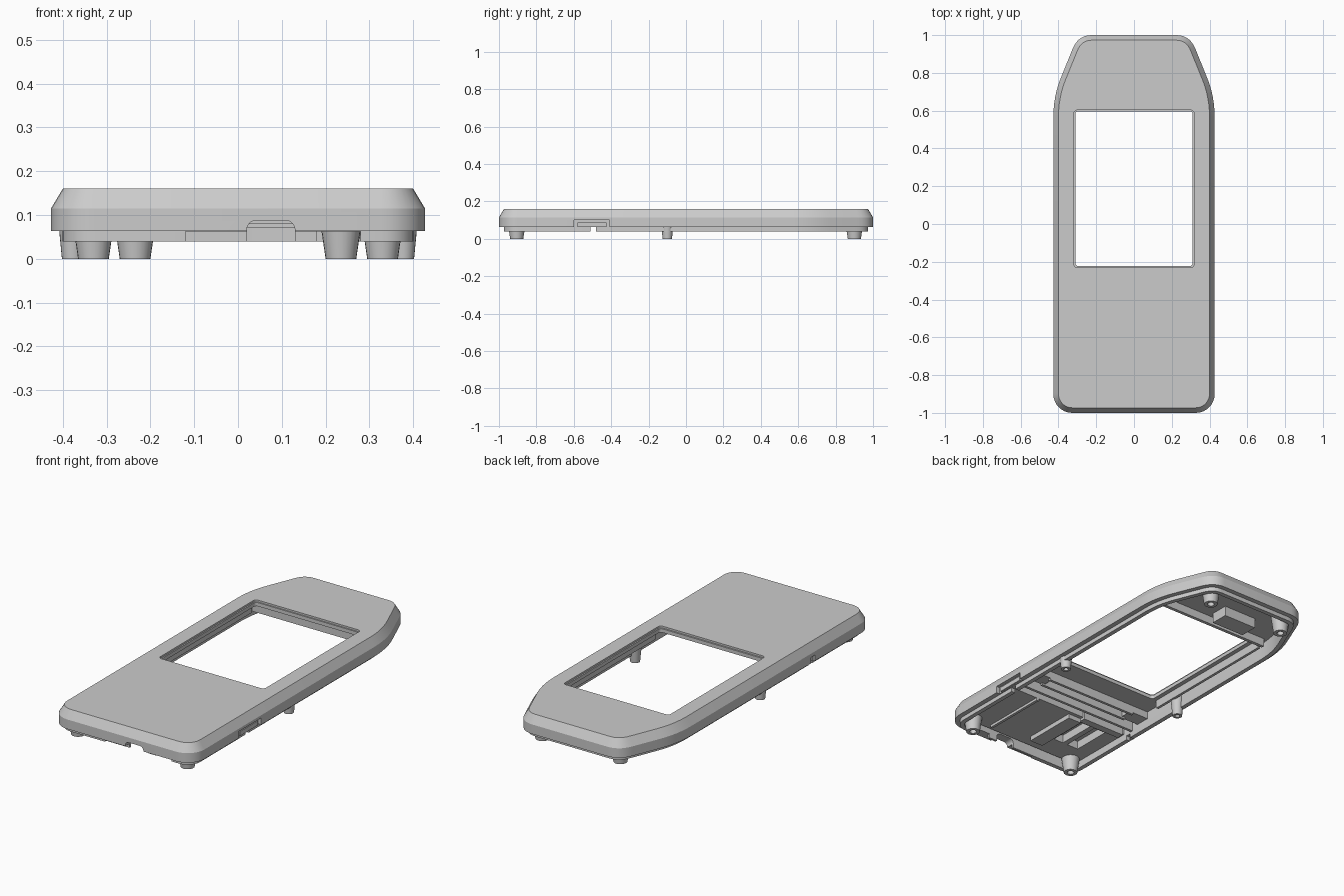
import bpy, bmesh, math
from mathutils import Vector

if "Cube" in bpy.data.objects:
    bpy.data.objects.remove(bpy.data.objects["Cube"])

grey = bpy.data.materials.new("Plain grey plastic")
grey.use_nodes = True
grey.diffuse_color = (0.6, 0.6, 0.6, 1)
grey.node_tree.nodes["Principled BSDF"].inputs["Base Color"].default_value = (0.6, 0.6, 0.6, 1)


def finish(name, bm):
    bmesh.ops.recalc_face_normals(bm, faces=bm.faces)
    mesh = bpy.data.meshes.new(name)
    bm.to_mesh(mesh)
    bm.free()
    mesh.materials.append(grey)
    obj = bpy.data.objects.new(name, mesh)
    bpy.context.collection.objects.link(obj)
    return obj


def box(name, x0, x1, y0, y1, z0, z1):
    bm = bmesh.new()
    bmesh.ops.create_cube(bm, size=1)
    for v in bm.verts:
        v.co = Vector(((x0 + x1) / 2 + v.co.x * (x1 - x0),
                       (y0 + y1) / 2 + v.co.y * (y1 - y0),
                       (z0 + z1) / 2 + v.co.z * (z1 - z0)))
    return finish(name, bm)


def round_box(name, x0, x1, y0, y1, z0, z1, radius, axis):
    obj = box(name, x0, x1, y0, y1, z0, z1)
    bm = bmesh.new()
    bm.from_mesh(obj.data)
    edges = [e for e in bm.edges
             if abs((e.verts[0].co - e.verts[1].co).normalized()[axis]) > 0.9]
    bmesh.ops.bevel(bm, geom=edges, offset=radius, segments=5, profile=0.5, affect='EDGES')
    bm.to_mesh(obj.data)
    bm.free()
    return obj


def smooth(obj):
    bpy.ops.object.select_all(action='DESELECT')
    obj.select_set(True)
    bpy.context.view_layer.objects.active = obj
    bpy.ops.object.shade_smooth_by_angle(angle=math.radians(25))


def cut(obj, cutters):
    for c in cutters:
        mod = obj.modifiers.new("cut", 'BOOLEAN')
        mod.operation, mod.solver, mod.object = 'DIFFERENCE', 'EXACT', c
    bpy.context.view_layer.update()
    graph = bpy.context.evaluated_depsgraph_get()
    mesh = bpy.data.meshes.new_from_object(obj.evaluated_get(graph))
    obj.modifiers.clear()
    obj.data = mesh
    for c in cutters:
        bpy.data.objects.remove(c)


def quad_curve(a, b, c, n):
    a, b, c = Vector(a), Vector(b), Vector(c)
    return [a * (1 - t)**2 + b * 2 * t * (1 - t) + c * t * t for t in (i / n for i in range(n + 1))]


# Plan outline: rounded front corners, tapered rounded back
half = [Vector((0.327 + 0.1 * math.sin(i * math.pi / 16), -0.9 - 0.1 * math.cos(i * math.pi / 16)))
        for i in range(9)]
half += quad_curve((0.427, 0.57), (0.426, 0.68), (0.387, 0.775), 6)
half += quad_curve((0.328, 0.92), (0.299, 1.0), (0.225, 1.0), 7)
outline = half + [Vector((-p.x, p.y)) for p in reversed(half)]


def inset(points, d):
    out = []
    for i, p in enumerate(points):
        e0 = (p - points[i - 1]).normalized()
        e1 = (points[(i + 1) % len(points)] - p).normalized()
        n0, n1 = Vector((-e0.y, e0.x)), Vector((-e1.y, e1.x))
        out.append(p + (n0 + n1) * d / (1 + n0.dot(n1)))
    return out


# Casing shell: chamfered top, hollow underside, stepped lip
sections = [(0.05, 0.13), (0.05, 0.04), (0.026, 0.04), (0.026, 0.063),
            (0, 0.063), (0, 0.115), (0.027, 0.16)]
bm = bmesh.new()
rings = [[bm.verts.new((p.x, p.y, z)) for p in inset(outline, d)] for d, z in sections]
for a, b in zip(rings, rings[1:]):
    for i in range(len(a)):
        j = (i + 1) % len(a)
        bm.faces.new((a[i], a[j], b[j], b[i]))
bm.faces.new(rings[0])
bm.faces.new(rings[-1])
shell = finish("casing_shell", bm)

cut(shell, [
    round_box("window_cutter", -0.311, 0.311, -0.222, 0.596, 0.1, 0.2, 0.015, 2),
    round_box("window_step_cutter", -0.318, 0.318, -0.231, 0.603, 0.15, 0.2, 0.018, 2),
    round_box("front_port_cutter", 0.02, 0.13, -1.1, -0.93, 0.02, 0.088, 0.022, 1),
    box("front_lip_recess_cutter", -0.12, 0.18, -0.99, -0.962, 0.02, 0.0629),
    box("front_lip_cutter", 0.18, 0.28, -0.99, -0.93, 0.02, 0.0629),
    box("side_lip_cutter", -0.41, 0.41, -0.51, -0.48, 0.02, 0.0629),
    box("right_panel_cutter", 0.408, 0.5, -0.6, -0.41, 0.05, 0.1),
    box("left_slot_cutter", -0.5, -0.414, -0.5, -0.465, 0.05, 0.095),
])
smooth(shell)

# Raised plate inside the side recess
box("side_panel", 0.395, 0.418, -0.58, -0.425, 0.064, 0.088)


# Screw posts: tapered, with a blind hole in the tip
def post(name, x, y, r_tip, r_base):
    profile = [(r_base, 0.135), (r_tip, 0), (r_tip * 0.5, 0), (r_tip * 0.5, 0.03)]
    n = 24
    bm = bmesh.new()
    loops = [[bm.verts.new((x + r * math.cos(i * math.tau / n), y + r * math.sin(i * math.tau / n), z))
              for i in range(n)] for r, z in profile]
    for a, b in zip(loops, loops[1:]):
        for i in range(n):
            j = (i + 1) % n
            bm.faces.new((a[i], a[j], b[j], b[i]))
    bm.faces.new(loops[0])
    bm.faces.new(loops[-1])
    smooth(finish(name, bm))


for side, s in (("left", 1), ("right", -1)):
    post("front_post_" + side, s * 0.33, -0.905, 0.035, 0.055)
    post("middle_post_" + side, s * 0.377, -0.1, 0.025, 0.038)
    post("back_post_" + side, s * 0.235, 0.9, 0.035, 0.055)
    # Rails along the window and screw pads at the ends of the cross frame
    x0, x1 = sorted((s * 0.335, s * 0.35))
    box("window_rail_" + side, x0, x1, -0.22, 0.6, 0.085, 0.132)
    x0, x1 = sorted((s * 0.26, s * 0.376))
    box("screw_pad_" + side, x0, x1, -0.42, -0.34, 0.09, 0.132)

# Thick floor of the front compartment, with pockets beside the port
front_floor = box("front_floor", -0.378, 0.378, -0.93, -0.53, 0.08, 0.132)
cut(front_floor, [
    box("pocket_cutter_a", -0.19, -0.13, -0.8, -0.58, 0.05, 0.125),
    box("pocket_cutter_b", -0.29, -0.22, -0.8, -0.58, 0.05, 0.125),
])

# Underside ribs and supports
ribs = [
    ("window_back_rib", -0.35, 0.35, 0.612, 0.63, 0.085),
    ("cross_rib_back", -0.28, 0.28, -0.355, -0.34, 0.08),
    ("cross_rib_front", -0.28, 0.28, -0.42, -0.405, 0.08),
    ("divider_rib", -0.376, 0.376, -0.475, -0.46, 0.07),
    ("long_rib", 0.2, 0.215, -0.9, -0.53, 0.066),
    ("centre_block", -0.1, -0.02, -0.86, -0.55, 0.055),
    ("port_block", -0.36, -0.1, -0.56, -0.52, 0.066),
    ("back_block", -0.18, 0.02, 0.66, 0.76, 0.075),
]
for name, x0, x1, y0, y1, z0 in ribs:
    box(name, x0, x1, y0, y1, z0, 0.132)
